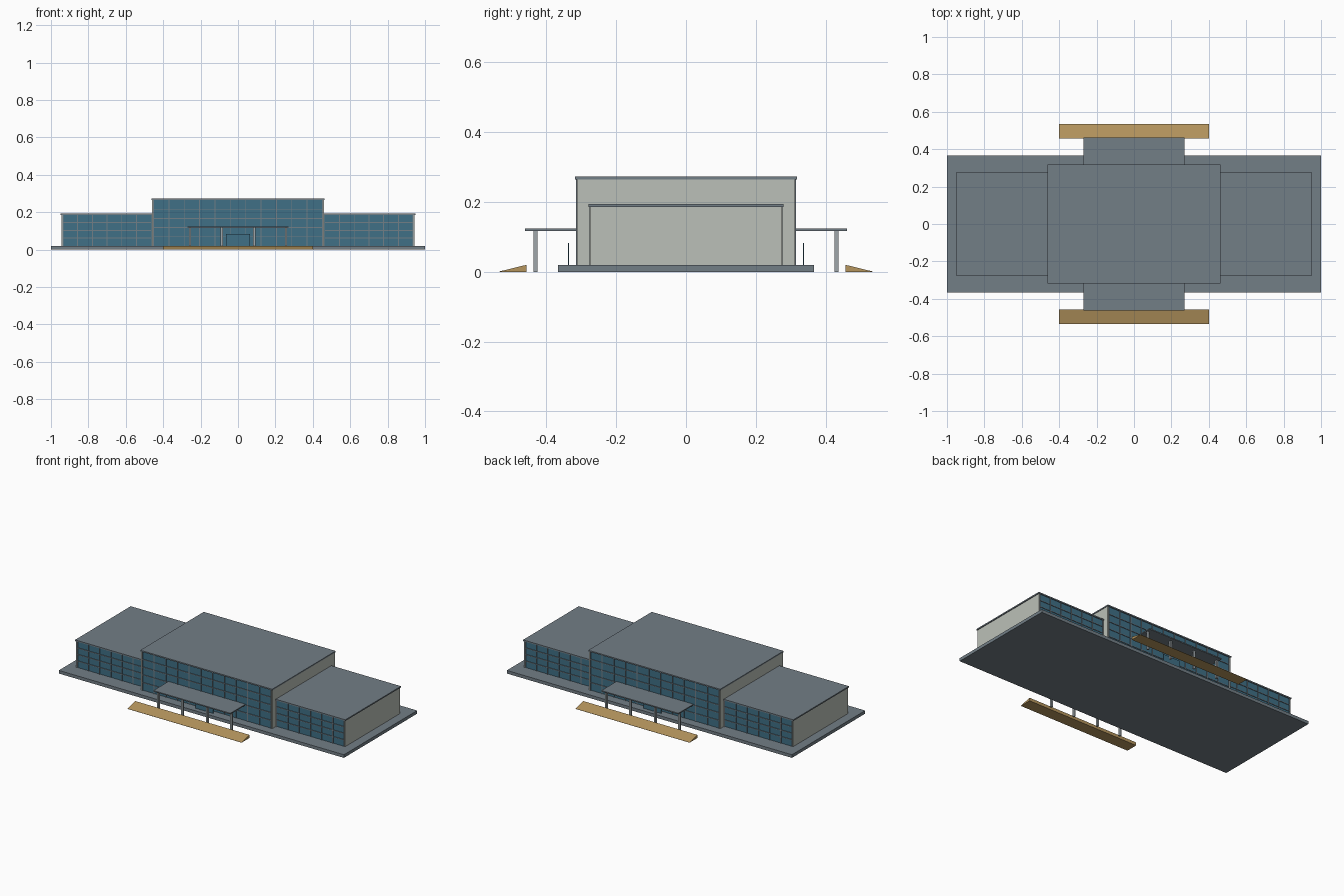
import bpy
import bmesh

cube = bpy.data.objects.get("Cube")
if cube:
    bpy.data.objects.remove(cube, do_unlink=True)


def material(name, rgb):
    mat = bpy.data.materials.new(name)
    mat.use_nodes = True
    mat.diffuse_color = (*rgb, 1)
    mat.node_tree.nodes["Principled BSDF"].inputs["Base Color"].default_value = (*rgb, 1)
    return mat


GREY = material("slate grey", (0.17, 0.21, 0.24))
STEEL = material("pale steel", (0.35, 0.39, 0.41))
CONCRETE = material("light concrete", (0.50, 0.53, 0.48))
GLASS = material("blue glass", (0.05, 0.16, 0.24))
TAN = material("tan paving", (0.46, 0.30, 0.11))


def add_box(bm, x0, x1, y0, y1, z0, z1):
    """Add an axis-aligned box to a bmesh."""
    verts = bmesh.ops.create_cube(bm, size=1)["verts"]
    for v in verts:
        v.co.x = x1 if v.co.x > 0 else x0
        v.co.y = y1 if v.co.y > 0 else y0
        v.co.z = z1 if v.co.z > 0 else z0
    return verts


def finish(name, bm, mat):
    bmesh.ops.recalc_face_normals(bm, faces=bm.faces)
    mesh = bpy.data.meshes.new(name)
    bm.to_mesh(mesh)
    bm.free()
    mesh.materials.append(mat)
    obj = bpy.data.objects.new(name, mesh)
    bpy.context.collection.objects.link(obj)
    return obj


def box(name, mat, *bounds):
    bm = bmesh.new()
    add_box(bm, *bounds)
    return finish(name, bm, mat)


def window_grid(name, x0, x1, y, z0, z1, columns, rows, side):
    """Raised mullions on one glazed facade; side is -1 front, 1 back."""
    bm = bmesh.new()
    ya, yb = sorted((side * (y - 0.002), side * (y + 0.004)))
    half = 0.0022
    for i in range(columns + 1):
        x = x0 + (x1 - x0) * i / columns
        add_box(bm, x - half, x + half, ya, yb, z0, z1)
    for j in range(1, rows):
        z = z0 + (z1 - z0) * j / rows
        add_box(bm, x0, x1, ya, yb, z - half, z + half)
    finish(name, bm, GREY)


def block(name, x0, x1, depth, height, columns, rows, end_walls):
    """Glazed hall with concrete end walls and an overhanging flat roof."""
    box(name + "_glass", GLASS, x0, x1, -depth, depth, BASE, height)
    for x in end_walls:
        box(name + "_end_wall", CONCRETE, x - 0.005, x + 0.005,
            -depth - 0.002, depth + 0.002, BASE, height)
    for side, face in ((-1, "front"), (1, "back")):
        window_grid(name + "_" + face + "_mullions", x0 + 0.004, x1 - 0.004,
                    depth, BASE, height, columns, rows, side)


BASE = 0.02
box("base_slab", GREY, -1, 1, -0.367, 0.367, 0, BASE)

# Central hall
block("hall", -0.455, 0.455, 0.311, 0.265, 11, 5, (-0.455, 0.455))
box("hall_roof", GREY, -0.463, 0.463, -0.318, 0.318, 0.265, 0.273)

# Side wings
for s, label in ((-1, "right"), (1, "left")):
    x0, x1 = sorted((s * 0.46, s * 0.94))
    block(label + "_wing", x0, x1, 0.273, 0.186, 6, 4, (s * 0.938,))
    x0, x1 = sorted((s * 0.458, s * 0.948))
    box(label + "_wing_roof", GREY, x0, x1, -0.279, 0.279, 0.186, 0.194)

# Matching entrances on the front and the back
for s, label in ((-1, "front"), (1, "back")):
    ya, yb = sorted((s * 0.31, s * 0.462))
    box(label + "_canopy", GREY, -0.27, 0.27, ya, yb, 0.117, 0.124)
    for i, x in enumerate((-0.257, -0.087, 0.087, 0.257)):
        box(f"{label}_canopy_post_{i + 1}", STEEL, x - 0.006, x + 0.006,
            s * 0.431 - 0.006, s * 0.431 + 0.006, 0, 0.117)
    box(label + "_door", GLASS, -0.063, 0.063,
        s * 0.337 - 0.001, s * 0.337 + 0.001, BASE, 0.083)

    # Ramp: a box whose outer top edge is lowered to the ground
    bm = bmesh.new()
    ya, yb = sorted((s * 0.457, s * 0.535))
    for v in add_box(bm, -0.4, 0.4, ya, yb, 0, BASE):
        if abs(v.co.y) > 0.5 and v.co.z > 0:
            v.co.z = 0.001
    finish(label + "_ramp", bm, TAN)
